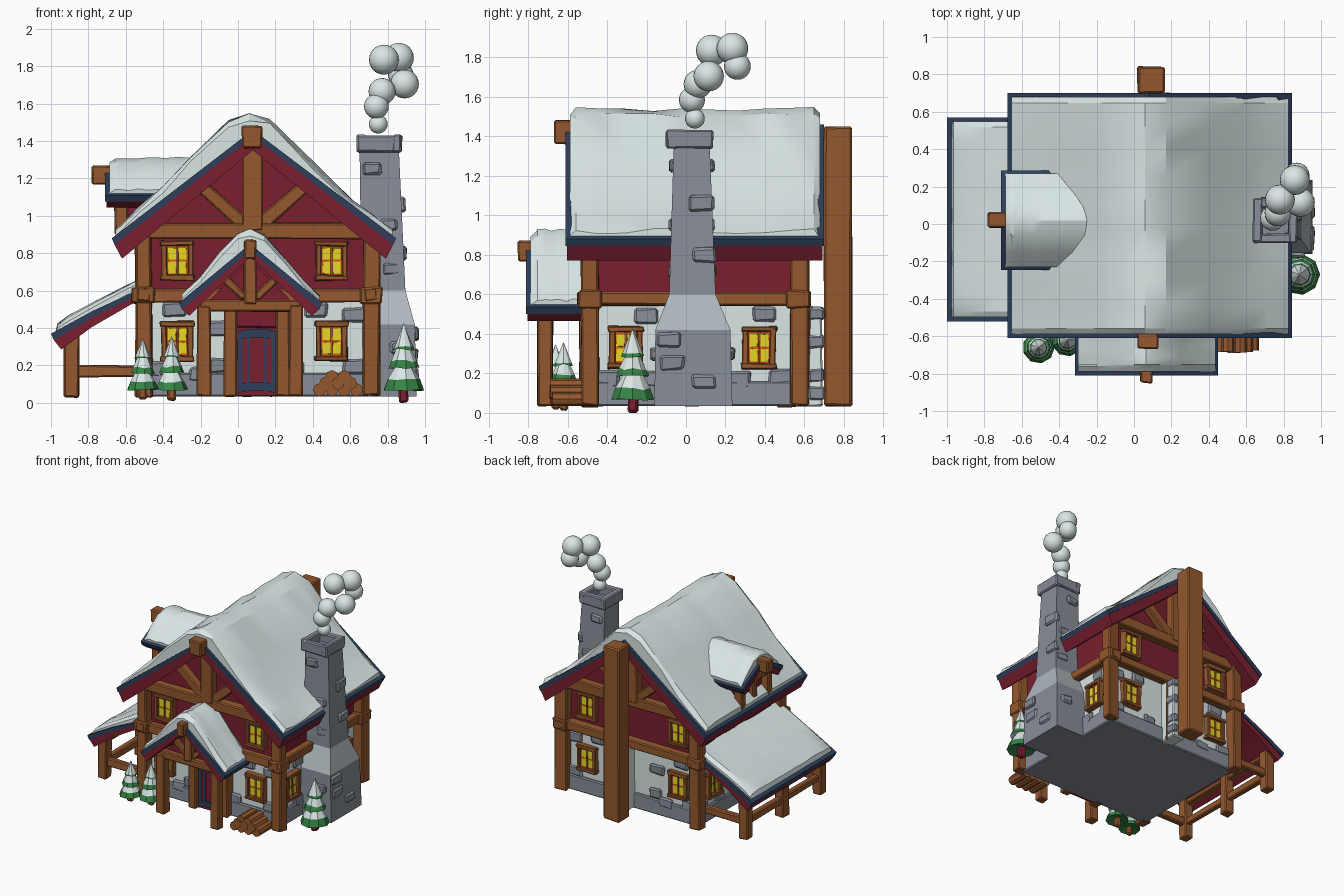
import bpy, bmesh, math, random
from mathutils import Vector, Matrix

rng = random.Random(4)
if "Cube" in bpy.data.objects:
    bpy.data.objects.remove(bpy.data.objects["Cube"])


def material(name, *rgb):
    lin = [((c / 255 + 0.055) / 1.055) ** 2.4 for c in rgb] + [1]
    m = bpy.data.materials.new(name)
    m.use_nodes = True
    m.diffuse_color = lin
    m.node_tree.nodes["Principled BSDF"].inputs["Base Color"].default_value = lin
    return m


RED = material("barn red", 122, 31, 47)
WOOD = material("timber brown", 148, 88, 46)
STONE = material("stone grey", 135, 141, 152)
PALE = material("pale stone", 176, 184, 190)
SNOW = material("snow white", 217, 230, 229)
NAVY = material("navy blue", 46, 64, 92)
YELLOW = material("window yellow", 230, 214, 36)
ORANGE = material("window orange", 208, 88, 25)
GREEN = material("pine green", 55, 132, 70)


def finish(name, bm, mats, smooth=0):
    bmesh.ops.recalc_face_normals(bm, faces=bm.faces)
    mesh = bpy.data.meshes.new(name)
    bm.to_mesh(mesh)
    bm.free()
    for m in mats:
        mesh.materials.append(m)
    if smooth:
        mesh.shade_smooth()
        mesh.set_sharp_from_angle(angle=math.radians(smooth))
    ob = bpy.data.objects.new(name, mesh)
    bpy.context.collection.objects.link(ob)
    return ob


def box(name, c, s, mat, rot=None, bevel=0.008, jit=0.005):
    """Slightly uneven block with chipped edges."""
    bm = bmesh.new()
    bmesh.ops.create_cube(bm, size=1)
    for v in bm.verts:
        v.co = Vector([v.co[i] * s[i] + rng.uniform(-jit, jit) for i in range(3)])
    if bevel:
        bmesh.ops.bevel(bm, geom=bm.edges[:], offset=bevel, segments=1, affect='EDGES')
    if rot:
        bm.transform(rot.to_matrix().to_4x4())
    bm.transform(Matrix.Translation(c))
    return finish(name, bm, [mat])


def span(name, x, y, z, mat, bevel=0.008, jit=0.005):
    """Block given by its ranges."""
    r = (x, y, z)
    return box(name, [(a + b) / 2 for a, b in r], [b - a for a, b in r], mat, None, bevel, jit)


def beam(name, p, q, w, d):
    p, q = Vector(p), Vector(q)
    rot = Vector((0, 0, 1)).rotation_difference(q - p)
    return box(name, (p + q) / 2, (w, d, (q - p).length), WOOD, rot)


def prism(name, top, bottom, v0, v1, mat, axis='y', puff=0.0):
    """Sweep a band between two profiles along an axis; puff makes lumpy snow."""
    prof = top + bottom[::-1]
    n = 9 if puff else 1
    stations = [v0 + (v1 - v0) * i / n for i in range(n + 1)]
    if puff:
        stations = [v0, v0 + 0.03] + stations[1:-1] + [v1 - 0.03, v1]
    bm = bmesh.new()
    rings = []
    for i, v in enumerate(stations):
        end = i in (0, len(stations) - 1)
        ring = []
        for k, (u, z) in enumerate(prof):
            if puff and k < len(top):
                z += rng.uniform(-puff, puff) - (0.025 if end else 0)
            ring.append(bm.verts.new((u, v, z) if axis == 'y' else (v, u, z)))
        rings.append(ring)
    for a, b in zip(rings, rings[1:]):
        for k in range(len(prof)):
            j = (k + 1) % len(prof)
            bm.faces.new((a[k], a[j], b[j], b[k]))
    bm.faces.new(rings[0])
    bm.faces.new(rings[-1])
    return finish(name, bm, [mat], 28 if puff else 0)


def roof(name, line, snow, v0, v1, axis='y', board=0.075, puff=0.013):
    """Red boarding, navy edge and a snow blanket over a ridge line."""
    def down(pts, t, pinch):
        mid = (pts[0][0] + pts[-1][0]) / 2
        return [(u + (pinch if u < mid else -pinch) * (i in (0, len(pts) - 1)), z - t)
                for i, (u, z) in enumerate(pts)]
    mid_line, low = down(line, 0.034, 0.015), down(line, 0.034 + board, 0.055)
    prism(name + "_boards", mid_line, low, v0 + 0.008, v1 - 0.008, RED, axis)
    prism(name + "_edge", line, mid_line, v0, v1, NAVY, axis)
    prism(name + "_snow", snow, down(line, 0.005, 0.02), v0 + 0.022, v1 - 0.022, SNOW, axis, puff)


# House body
span("stone_base", (-0.51, 0.7), (-0.48, 0.56), (0.035, 0.16), STONE, jit=0)
span("plaster_walls", (-0.49, 0.68), (-0.46, 0.54), (0.13, 0.59), SNOW, 0, 0)
prism("upper_walls", [(-0.49, 0.88), (0.08, 1.36), (0.68, 0.88)],
      [(-0.49, 0.58), (0.68, 0.58)], -0.46, 0.54, RED)

# Main roof
roof("main_roof", [(-0.675, 0.88), (0.08, 1.46), (0.845, 0.88)],
     [(-0.655, 0.927), (-0.53, 1.038), (-0.4, 1.153), (-0.25, 1.32), (-0.05, 1.5), (0.06, 1.537),
      (0.17, 1.508), (0.4, 1.283), (0.6, 1.088), (0.72, 0.997), (0.825, 0.92)], -0.61, 0.7)

# Corner posts, joints and wall beams
X, Y = (-0.505, 0.71), (-0.485, 0.57)
for x in X:
    for y in Y:
        box("corner_post", (x, y, 0.48), (0.092, 0.092, 0.89), WOOD, jit=0.01)
        box("post_joint", (x, y, 0.575), (0.122, 0.122, 0.088), WOOD)
    beam("side_beam", (x, -0.55, 0.58), (x, 0.63, 0.58), 0.07, 0.07)
for y in Y:
    beam("wall_beam", (-0.56, y, 0.575), (0.76, y, 0.575), 0.07, 0.07)
    beam("tie_beam", (-0.52, y, 0.92), (0.68, y, 0.92), 0.085, 0.07)
    beam("king_post", (0.075, y, 0.92), (0.075, y, 1.4), 0.11, 0.08)
    for s in (-1, 1):
        beam("gable_brace", (0.08 + s * 0.04, y, 0.95), (0.08 + s * 0.27, y, 1.15), 0.072, 0.06)
span("ridge_beam_end", (0.02, 0.13), (-0.67, -0.45), (1.36, 1.48), WOOD)
span("back_timber", (0.02, 0.165), (0.7, 0.84), (0.035, 1.45), WOOD, 0.01)
span("back_recess", (0.08, 0.19), (0.54, 0.69), (0.035, 0.54), SNOW)
span("recess_post", (0.16, 0.2), (0.6, 0.63), (0.035, 0.54), WOOD)

# Porch
roof("porch_roof", [(-0.315, 0.535), (0.065, 0.85), (0.45, 0.535)],
     [(-0.3, 0.575), (-0.2, 0.675), (-0.1, 0.8), (0.0, 0.9), (0.065, 0.925), (0.14, 0.895),
      (0.25, 0.77), (0.35, 0.65), (0.435, 0.57)], -0.81, -0.44, board=0.035, puff=0.008)
prism("porch_gable", [(-0.18, 0.52), (0.065, 0.77), (0.31, 0.52)], [(-0.18, 0.5), (0.31, 0.5)],
      -0.7, -0.66, RED)
for x in (-0.18, 0.31):
    span("porch_post", (x - 0.037, x + 0.037), (-0.75, -0.675), (0.035, 0.52), WOOD)
    beam("porch_side_beam", (x, -0.7, 0.5), (x, -0.46, 0.5), 0.05, 0.05)
beam("porch_beam", (-0.21, -0.715, 0.52), (0.34, -0.715, 0.52), 0.06, 0.06)
beam("porch_king_post", (0.065, -0.72, 0.53), (0.065, -0.72, 0.8), 0.07, 0.06)
for s in (-1, 1):
    beam("porch_brace", (0.065 + s * 0.03, -0.71, 0.56), (0.065 + s * 0.13, -0.71, 0.66), 0.04, 0.04)
span("porch_ridge_end", (0.03, 0.1), (-0.85, -0.68), (0.77, 0.87), WOOD)

# Door
for x in (-0.04, 0.24):
    span("door_post", (x - 0.035, x + 0.035), (-0.54, -0.45), (0.035, 0.5), WOOD)
span("door_lintel", (-0.02, 0.22), (-0.51, -0.45), (0.4, 0.5), RED)
span("door_panel", (-0.01, 0.21), (-0.5, -0.45), (0.04, 0.41), RED, 0, 0)
for x in (0.01, 0.055, 0.145, 0.19):
    w = 0.014 if x in (0.01, 0.19) else 0.007
    span("door_strap", (x - w, x + w), (-0.508, -0.49), (0.06, 0.38), NAVY, 0, 0)
for z in (0.065, 0.35):
    prism("door_arch", [(0.0, z + 0.03), (0.05, z + 0.045), (0.15, z + 0.045), (0.2, z + 0.03)],
          [(0.0, z - 0.012), (0.05, z), (0.15, z), (0.2, z - 0.012)], -0.512, -0.49, NAVY)

# Lean-to shelter
roof("lean_to_roof", [(-1.0, 0.37), (-0.78, 0.49), (-0.5, 0.62)],
     [(-0.965, 0.42), (-0.9, 0.465), (-0.75, 0.545), (-0.6, 0.625), (-0.5, 0.67)],
     -0.52, 0.57, board=0.05, puff=0.008)
for y in (-0.45, 0.03, 0.5):
    span("shelter_post", (-0.93, -0.85), (y - 0.04, y + 0.04), (0.03, 0.37), WOOD)
for y in (-0.45, 0.5):
    beam("shelter_end_rail", (-0.88, y, 0.17), (-0.5, y, 0.17), 0.06, 0.05)
beam("shelter_side_rail", (-0.89, -0.45, 0.17), (-0.89, 0.5, 0.17), 0.05, 0.06)
beam("shelter_top_beam", (-0.89, -0.48, 0.34), (-0.89, 0.53, 0.34), 0.05, 0.05)

# Dormer
roof("dormer_roof", [(-0.245, 1.11), (0.02, 1.25), (0.285, 1.11)],
     [(-0.23, 1.14), (-0.15, 1.22), (-0.06, 1.29), (0.02, 1.31), (0.1, 1.29), (0.19, 1.22),
      (0.27, 1.14)], -0.71, -0.2, 'x', 0.03, 0.006)
prism("dormer_walls", [(-0.16, 1.08), (0.02, 1.2), (0.2, 1.08)], [(-0.16, 0.9), (0.2, 0.9)],
      -0.6, -0.25, RED, 'x')
for y in (-0.15, 0.19):
    span("dormer_post", (-0.66, -0.59), (y - 0.03, y + 0.03), (0.9, 1.11), WOOD)
beam("dormer_beam", (-0.62, -0.18, 1.08), (-0.62, 0.22, 1.08), 0.05, 0.05)
beam("dormer_king_post", (-0.62, 0.02, 0.92), (-0.62, 0.02, 1.2), 0.05, 0.05)
span("dormer_ridge_end", (-0.78, -0.58), (-0.02, 0.06), (1.17, 1.27), WOOD)


# Windows: glowing panes in an uneven timber frame
def window(x, y, z, turn):
    rot = Matrix.Rotation(turn, 4, 'Z')
    rot.translation = (x, y, z)
    bits = [box("window_surround", (0, 0, 0), (0.14, 0.025, 0.18), ORANGE, bevel=0, jit=0)]
    bits.append(box("window_mullion", (0, -0.012, 0), (0.011, 0.02, 0.18), WOOD, bevel=0, jit=0.001))
    for s in (-1, 1):
        bits.append(box("window_jamb", (s * 0.07, -0.01, 0), (0.03, 0.045, 0.2), WOOD, bevel=0.005))
        bits.append(box("window_rail", (0, -0.012, s * 0.093), (0.18, 0.05, 0.03), WOOD, bevel=0.005))
        for t in (-1, 1):
            bits.append(box("window_pane", (s * 0.028, -0.011, t * 0.037), (0.04, 0.009, 0.062),
                            YELLOW, bevel=0, jit=0.002))
    for b in bits:
        b.data.transform(rot)


for x in (-0.325, 0.5):
    for z in (0.33, 0.76):
        window(x, -0.47, z, 0)
        window(x, 0.55, z, math.pi)
for y in (-0.305, 0.37):
    window(0.69, y, 0.33, math.pi / 2)
    window(-0.5, y, 0.33, -math.pi / 2)

# Loose stones set in the plaster
for u, z in ((-0.34, 0.5), (-0.42, 0.18), (-0.11, 0.2), (-0.12, 0.4), (0.3, 0.18), (0.42, 0.5),
             (0.62, 0.19), (0.62, 0.47), (-0.2, 0.15)):
    w = rng.uniform(0.1, 0.14)
    for y in (-0.46, 0.54):
        box("wall_stone", (u, y, z), (w, 0.035, 0.08), STONE, bevel=0.012, jit=0.008)
for u, z in ((-0.4, 0.17), (-0.2, 0.49), (-0.2, 0.17), (0.27, 0.17), (0.4, 0.5), (0.48, 0.18)):
    for x in (-0.49, 0.68):
        box("wall_stone", (x, u, z), (0.035, 0.12, 0.08), STONE, bevel=0.012, jit=0.008)
for z in (0.1, 0.19, 0.36, 0.5):
    box("recess_stone", (0.175, 0.66, z), (0.05, 0.08, 0.065), STONE, bevel=0.01)

# Chimney lofted through stacked rectangles, with a pale sloping shoulder
bm = bmesh.new()
rings = []
for z, x0, x1, y0, y1 in ((0.035, 0.66, 0.955, -0.16, 0.235), (0.42, 0.66, 0.945, -0.155, 0.225),
                          (0.6, 0.66, 0.895, -0.085, 0.15), (1.36, 0.65, 0.86, -0.062, 0.12)):
    rings.append([bm.verts.new((x, y, z)) for x, y in ((x0, y0), (x1, y0), (x1, y1), (x0, y1))])
for level, (a, b) in enumerate(zip(rings, rings[1:])):
    for k in range(4):
        bm.faces.new((a[k], a[k - 1], b[k - 1], b[k])).material_index = level == 1
bm.faces.new(rings[0])
bm.faces.new(rings[-1])
finish("chimney", bm, [STONE, PALE])
for x in (0.662, 0.85):
    span("chimney_cap_side", (x - 0.025, x + 0.025), (-0.1, 0.137), (1.34, 1.43), STONE)
for y in (-0.075, 0.112):
    span("chimney_cap_end", (0.64, 0.872), (y - 0.025, y + 0.025), (1.34, 1.43), STONE)
for y, z in ((0.08, 1.06), (0.09, 0.8), (-0.09, 0.37), (0.09, 0.16), (-0.07, 0.25)):
    x = 0.94 if z < 0.45 else 0.89 - 0.045 * (z - 0.6)
    box("chimney_stone", (x, y, z), (0.045, 0.12, 0.075), STONE, bevel=0.012, jit=0.008)
for x, z in ((0.72, 1.25), (0.83, 0.72), (0.8, 0.95), (0.86, 0.3)):
    for y in (-0.16, 0.23) if z < 0.4 else (-0.07, 0.13):
        box("chimney_side_stone", (x, y, z), (0.1, 0.035, 0.065), STONE, bevel=0.012, jit=0.008)

# Smoke puffs
for x, y, z, r in ((0.75, 0.045, 1.49, 0.05), (0.74, 0.03, 1.585, 0.066), (0.77, 0.06, 1.665, 0.072),
                   (0.89, 0.115, 1.705, 0.077), (0.87, 0.26, 1.755, 0.068), (0.78, 0.13, 1.835, 0.08),
                   (0.86, 0.235, 1.845, 0.08)):
    bm = bmesh.new()
    bmesh.ops.create_uvsphere(bm, u_segments=20, v_segments=12, radius=r,
                              matrix=Matrix.Translation((x, y, z)))
    finish("smoke_puff", bm, [SNOW], 60)


# Snowy pine trees: green skirts under white caps
def tree(x, y, z0, k, trunk):
    prof = [(0.03, 0.09, 1), (0.11, 0.07, 1), (0.089, 0.122, 0), (0.045, 0.2, 0), (0.085, 0.185, 1),
            (0.07, 0.222, 0), (0.035, 0.3, 0), (0.06, 0.285, 1), (0.053, 0.3, 0), (0.003, 0.42, 0)]
    bm = bmesh.new()
    rings = [[bm.verts.new((x + k * r * math.cos(a), y + k * r * math.sin(a),
                            z0 + k * (z + rng.uniform(-0.008, 0.008))))
              for a in (math.tau * i / 9 for i in range(9))] for r, z, _ in prof]
    for a, b, p in zip(rings, rings[1:], prof):
        for i in range(9):
            bm.faces.new((a[i - 1], a[i], b[i], b[i - 1])).material_index = p[2]
    for cap in (0, -1):
        bm.faces.new(rings[cap]).material_index = cap + 1
    finish("pine_tree", bm, [SNOW, GREEN])
    box("tree_trunk", (x, y, z0 + 0.05 * k), (0.055 * k, 0.055 * k, 0.1 * k), trunk, bevel=0.01)


tree(0.885, -0.27, 0, 1, RED)
tree(-0.51, -0.66, 0.015, 0.78, WOOD)
tree(-0.355, -0.62, 0.015, 0.8, WOOD)

# Firewood stack
for row, count in enumerate((4, 3, 2)):
    for i in range(count):
        bm = bmesh.new()
        bmesh.ops.create_cone(bm, cap_ends=True, segments=8, radius1=0.035, radius2=0.035, depth=0.17)
        bm.transform(Matrix.Translation((0.535 + (i - (count - 1) / 2) * 0.066,
                                         -0.6 + rng.uniform(-0.01, 0.01), 0.07 + row * 0.035))
                     @ Matrix.Rotation(math.pi / 2, 4, 'X'))
        finish("firewood_log", bm, [WOOD])
